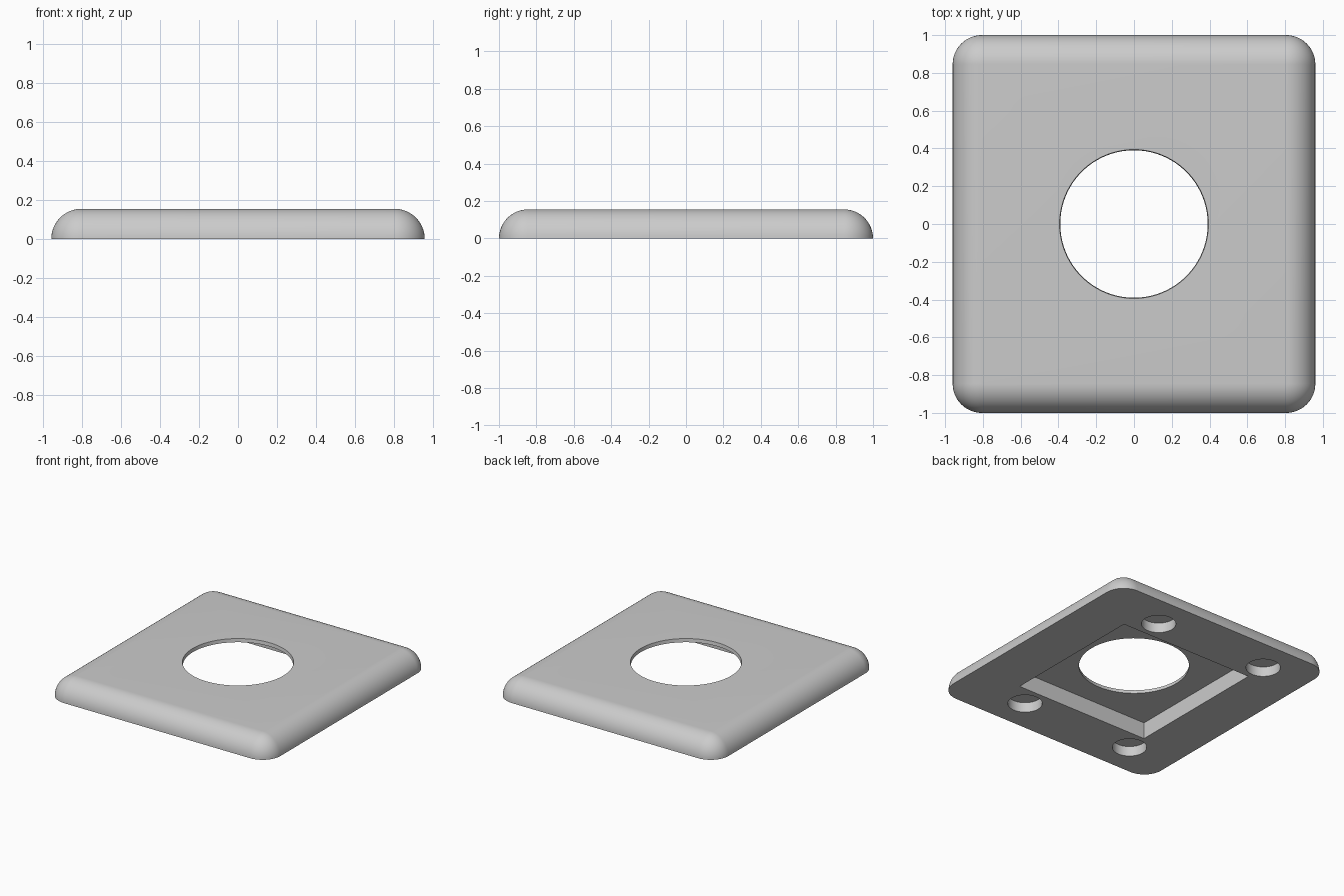
import bpy
import bmesh
from math import cos, sin, pi, radians

cube = bpy.data.objects.get("Cube")
if cube:
    bpy.data.objects.remove(cube, do_unlink=True)

HALF_X, HALF_Y, HEIGHT = 0.96, 1.0, 0.155
STEPS = 16                      # segments per quarter round
CEILING = 0.128                 # pocket depth from below

grey = bpy.data.materials.new("light grey")
grey.use_nodes = True
grey.diffuse_color = (0.6, 0.6, 0.6, 1)
grey.node_tree.nodes["Principled BSDF"].inputs["Base Color"].default_value = (0.6, 0.6, 0.6, 1)


def make_object(name, bm):
    bmesh.ops.recalc_face_normals(bm, faces=bm.faces)
    mesh = bpy.data.meshes.new(name)
    bm.to_mesh(mesh)
    bm.free()
    mesh.materials.append(grey)
    obj = bpy.data.objects.new(name, mesh)
    bpy.context.collection.objects.link(obj)
    return obj


def outline(radius):
    """Rounded rectangle whose corner centres stay put."""
    cx, cy = HALF_X - HEIGHT, HALF_Y - HEIGHT
    points = []
    for quarter, (sx, sy) in enumerate([(1, 1), (-1, 1), (-1, -1), (1, -1)]):
        for i in range(STEPS + 1):
            a = (quarter + i / STEPS) * pi / 2
            points.append((sx * cx + radius * cos(a), sy * cy + radius * sin(a)))
    return points


def cone_cutter(name, x, y, z0, z1, r0, r1, sides):
    bm = bmesh.new()
    bmesh.ops.create_cone(bm, cap_ends=True, segments=sides,
                          radius1=r0, radius2=r1, depth=z1 - z0)
    bmesh.ops.translate(bm, verts=bm.verts, vec=(x, y, (z0 + z1) / 2))
    return make_object(name, bm)


# Plate: rounded outline swept up a quarter-round edge
bm = bmesh.new()
rings = []
for k in range(STEPS + 1):
    a = k / STEPS * pi / 2
    rings.append([bm.verts.new((x, y, HEIGHT * sin(a)))
                  for x, y in outline(HEIGHT * cos(a))])
for low, high in zip(rings, rings[1:]):
    for i in range(len(low)):
        j = (i + 1) % len(low)
        bm.faces.new((low[i], low[j], high[j], high[i]))
bm.faces.new(rings[0])
bm.faces.new(rings[-1])
bmesh.ops.remove_doubles(bm, verts=bm.verts, dist=0.0001)
plate = make_object("cover_plate", bm)

# Square pocket in the underside
bm = bmesh.new()
bmesh.ops.create_cube(bm, size=1)
bmesh.ops.scale(bm, verts=bm.verts, vec=(1.15, 1.15, CEILING + 0.1))
bmesh.ops.translate(bm, verts=bm.verts, vec=(0, 0, (CEILING - 0.1) / 2))
cutters = [make_object("pocket_cutter", bm)]

# Slightly flared central opening
cutters.append(cone_cutter("opening_cutter", 0, 0, 0.05, 0.2, 0.38, 0.4, 96))

# Four blind sockets around the pocket
for x in (-0.577, 0.39):
    for y in (-0.737, 0.737):
        cutters.append(cone_cutter("socket_cutter", x, y, -0.1, 0.077, 0.122, 0.122, 48))

bpy.ops.object.select_all(action='DESELECT')
plate.select_set(True)
bpy.context.view_layer.objects.active = plate
for cutter in cutters:
    cutter.hide_render = True
    mod = plate.modifiers.new("cut", 'BOOLEAN')
    mod.operation = 'DIFFERENCE'
    mod.solver = 'EXACT'
    mod.object = cutter
    bpy.ops.object.modifier_apply(modifier=mod.name)
for cutter in cutters:
    bpy.data.objects.remove(cutter, do_unlink=True)

bpy.ops.object.shade_smooth_by_angle(angle=radians(30))
